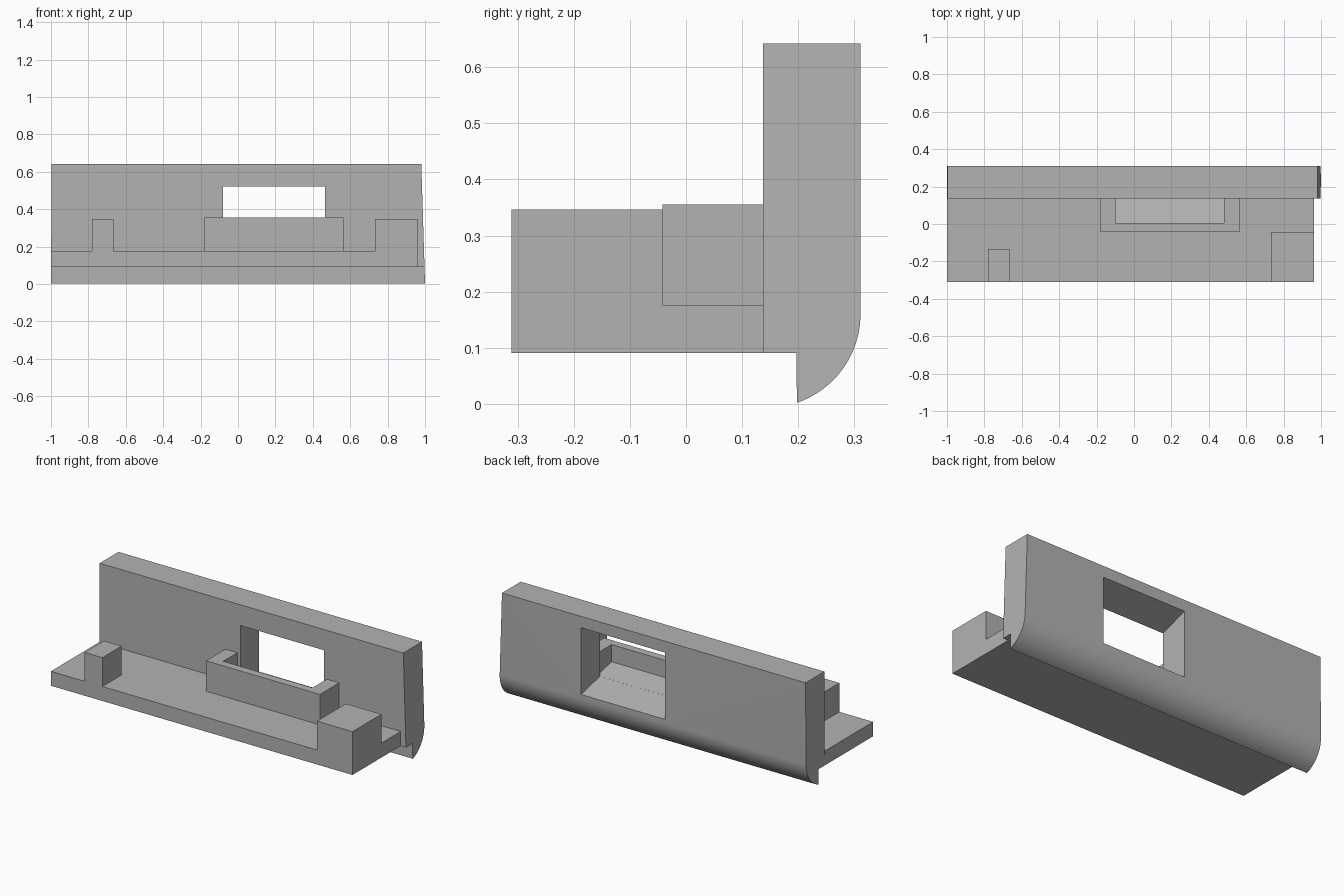
import bpy, bmesh, math

if "Cube" in bpy.data.objects:
    bpy.data.objects.remove(bpy.data.objects["Cube"], do_unlink=True)

grey = bpy.data.materials.new("plain grey")
grey.use_nodes = True
colour = (0.45, 0.45, 0.45, 1)
grey.diffuse_color = colour
grey.node_tree.nodes["Principled BSDF"].inputs["Base Color"].default_value = colour


def prism(name, profile, x0, x1):
    """Extrude a (y, z) profile along x."""
    bm = bmesh.new()
    face = bm.faces.new([bm.verts.new((x0, y, z)) for y, z in profile])
    out = bmesh.ops.extrude_face_region(bm, geom=[face])
    for v in out["geom"]:
        if isinstance(v, bmesh.types.BMVert):
            v.co.x = x1
    bmesh.ops.recalc_face_normals(bm, faces=bm.faces)
    mesh = bpy.data.meshes.new(name)
    bm.to_mesh(mesh)
    bm.free()
    mesh.materials.append(grey)
    obj = bpy.data.objects.new(name, mesh)
    bpy.context.collection.objects.link(obj)
    return obj


def block(name, x0, x1, y0, y1, z0, z1):
    return prism(name, [(y0, z0), (y1, z0), (y1, z1), (y0, z1)], x0, x1)


def cut(target, cutter):
    """Subtract the cutter, then remove it."""
    mod = target.modifiers.new("opening", "BOOLEAN")
    mod.operation = "DIFFERENCE"
    mod.solver = "EXACT"
    mod.object = cutter
    bpy.context.view_layer.objects.active = target
    bpy.ops.object.modifier_apply(modifier=mod.name)
    bpy.data.objects.remove(cutter, do_unlink=True)


FRONT, BACK, TOP = 0.137, 0.311, 0.642    # wall faces and height
UNDER, DECK = 0.091, 0.176                # shelf underside and top

# Upright wall with a rounded lower back edge
radius, steps = 0.167, 20
arc = [(BACK - radius + radius * math.cos(a), 0.16 - radius * math.sin(a))
       for a in (math.radians(71.3) * i / steps for i in range(steps + 1))]
wall = prism("wall", [(FRONT, UNDER), (FRONT, TOP), (BACK, TOP)] + arc
             + [(0.197, UNDER)], -1, 1)

# Ends lean slightly inward towards the top
for v in wall.data.vertices:
    v.co.x -= v.co.z / TOP * (0.02 if v.co.x > 0 else -0.004)

# Flared window through the wall
cut(wall, prism("window_cutter", [(0.12, 0.227), (0.33, 0.178),
                                  (0.33, 0.581), (0.12, 0.515)], -0.08, 0.465))

# Shelf and its two stops
block("shelf", -1, 0.963, -0.311, FRONT, UNDER, DECK)
block("small_stop", -0.78, -0.665, -0.311, -0.133, DECK, 0.346)
block("large_stop", 0.732, 0.963, -0.311, -0.042, DECK, 0.346)

# Tray below the window, with a sloping floor
tray = block("tray", -0.178, 0.563, -0.042, FRONT, DECK, 0.355)
cut(tray, prism("tray_cutter", [(0.005, 0.254), (0.16, 0.218),
                                (0.16, 0.5), (0.005, 0.5)], -0.1, 0.482))

# Smooth the rounded edge, keep corners sharp
bpy.ops.object.select_all(action="DESELECT")
wall.select_set(True)
bpy.context.view_layer.objects.active = wall
bpy.ops.object.shade_smooth_by_angle(angle=math.radians(30))
